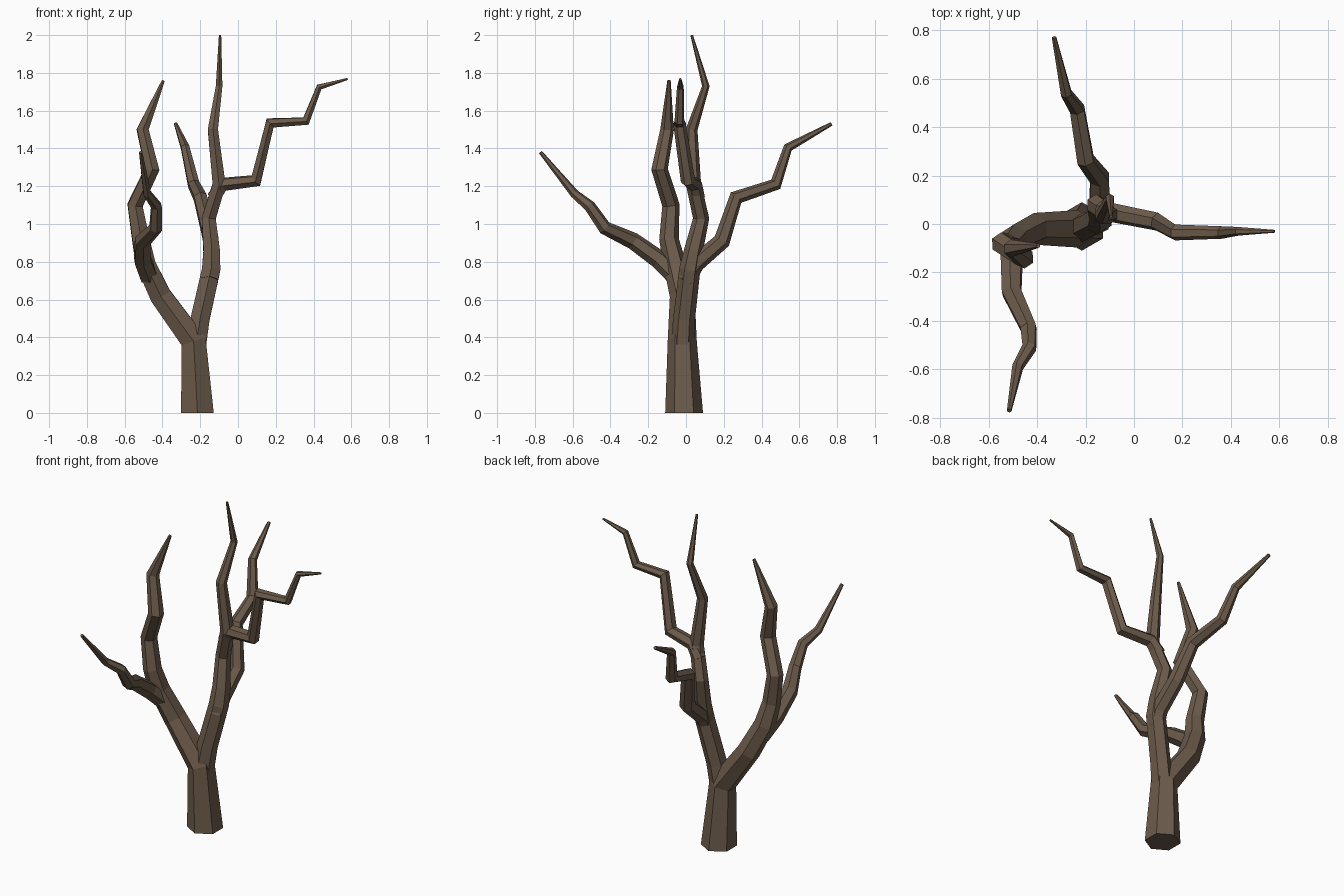
import bpy, bmesh, math
from mathutils import Vector

bark = bpy.data.materials.new("bark")
bark.diffuse_color = (0.15, 0.105, 0.07, 1)


def limb(name, nodes, sides=6):
    """Loft a faceted tube through (x, y, z, radius) nodes."""
    pts = [Vector(n[:3]) for n in nodes]
    bm = bmesh.new()
    rings = []
    prev = Vector((0, 0, 1))
    u = Vector((0, 1, 0))
    for i, p in enumerate(pts):
        d_in = (p - pts[i - 1]).normalized() if i else None
        d_out = (pts[i + 1] - p).normalized() if i < len(pts) - 1 else None
        t = ((d_in or d_out) + (d_out or d_in)).normalized()
        if i == 0 and p.z == 0:
            t = Vector((0, 0, 1))          # flat foot on the ground
        u = prev.rotation_difference(t) @ u
        v = t.cross(u)
        prev = t
        rings.append([bm.verts.new(p + nodes[i][3] * (math.cos(a) * u + math.sin(a) * v))
                      for a in (2 * math.pi * k / sides for k in range(sides))])
    for a, b in zip(rings, rings[1:]):
        for k in range(sides):
            j = (k + 1) % sides
            bm.faces.new((a[k], a[j], b[j], b[k]))
    bm.faces.new(rings[0][::-1])
    bm.faces.new(rings[-1])
    bmesh.ops.recalc_face_normals(bm, faces=bm.faces)
    me = bpy.data.meshes.new(name)
    bm.to_mesh(me)
    bm.free()
    me.materials.append(bark)
    ob = bpy.data.objects.new(name, me)
    bpy.context.collection.objects.link(ob)


# trunk bending into the left limb
limb("trunk_and_left_limb", [
    (-0.215, -0.01, 0, 0.1), (-0.235, -0.02, 0.38, 0.077), (-0.41, -0.02, 0.62, 0.066),
    (-0.49, -0.06, 0.79, 0.06), (-0.515, -0.09, 0.92, 0.052), (-0.545, -0.08, 1.1, 0.046),
    (-0.455, -0.14, 1.29, 0.044), (-0.505, -0.10, 1.5, 0.036), (-0.395, -0.09, 1.76, 0.009)])

# front branch growing from the left limb
limb("front_branch", [
    (-0.47, -0.05, 0.72, 0.052), (-0.505, -0.14, 0.81, 0.05), (-0.505, -0.28, 0.91, 0.045),
    (-0.435, -0.43, 0.98, 0.037), (-0.432, -0.51, 1.095, 0.031),
    (-0.48, -0.59, 1.16, 0.024), (-0.515, -0.77, 1.38, 0.01)])

# right limb rising to the tallest tip
limb("right_limb", [
    (-0.225, -0.02, 0.34, 0.062), (-0.2, -0.01, 0.5, 0.058), (-0.142, 0.02, 0.76, 0.056),
    (-0.14, 0.04, 0.86, 0.05), (-0.155, 0.08, 1.03, 0.043), (-0.1, 0.04, 1.21, 0.04),
    (-0.133, 0.03, 1.5, 0.031), (-0.1, 0.105, 1.73, 0.02), (-0.095, 0.03, 2.0, 0.007)])

# zigzag branch to the right
limb("right_branch", [
    (-0.13, 0.06, 1.14, 0.04), (-0.08, 0.045, 1.21, 0.04), (0.095, 0.01, 1.23, 0.038),
    (0.17, -0.035, 1.535, 0.033), (0.36, -0.035, 1.545, 0.026),
    (0.43, -0.03, 1.725, 0.018), (0.58, -0.03, 1.768, 0.006)])

# back branch
limb("back_branch", [
    (-0.15, 0.0, 0.7, 0.05), (-0.142, 0.05, 0.79, 0.048), (-0.142, 0.19, 0.91, 0.045),
    (-0.2, 0.265, 1.14, 0.039), (-0.235, 0.475, 1.21, 0.034),
    (-0.28, 0.54, 1.405, 0.025), (-0.33, 0.77, 1.53, 0.01)])
